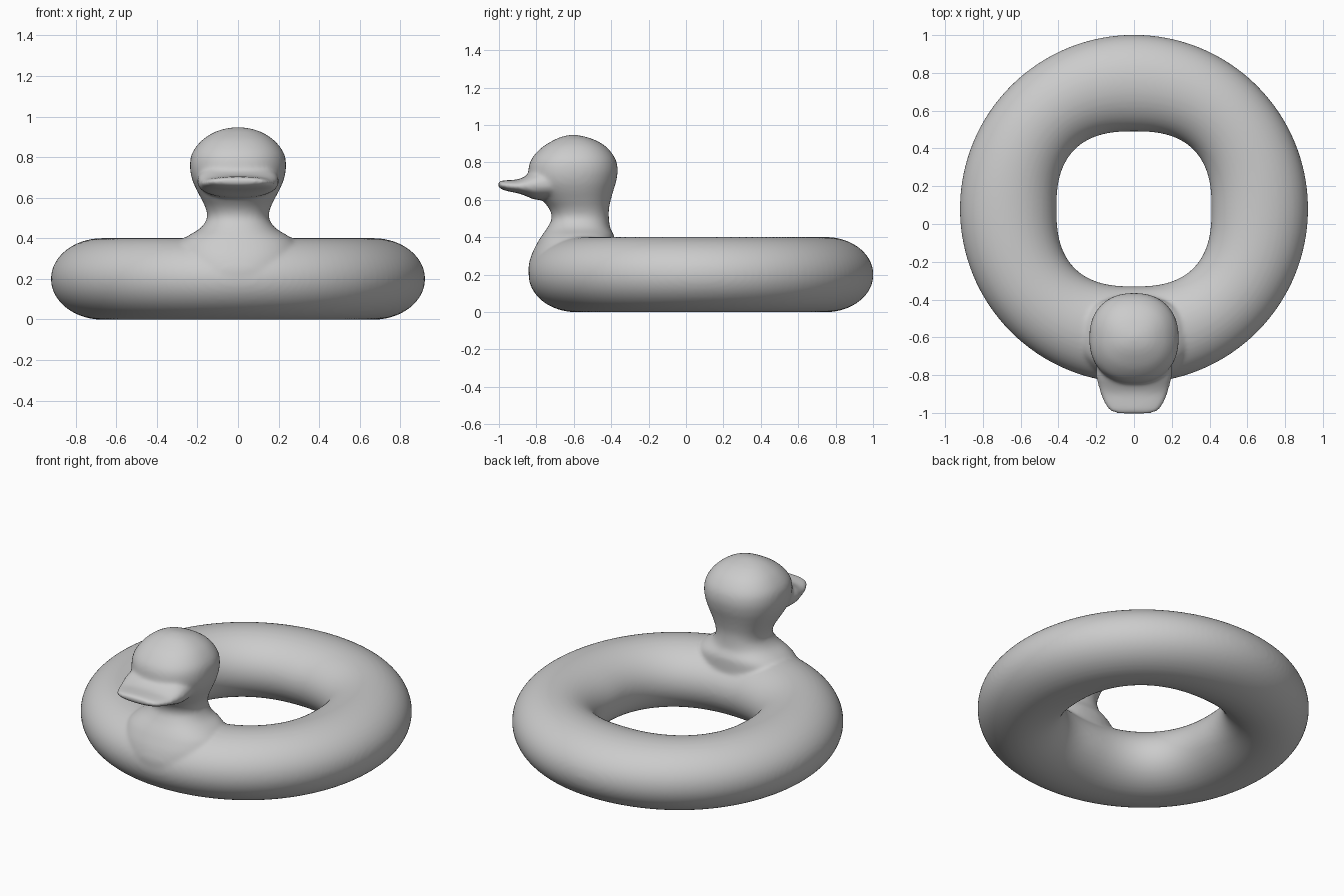
import bpy, bmesh
from math import sin, cos, pi, copysign

if "Cube" in bpy.data.objects:
    bpy.data.objects.remove(bpy.data.objects["Cube"])

bm = bmesh.new()


def smooth_rows(rows, steps=5):
    """Catmull-Rom resampling of a table of section values."""
    out = []
    for i in range(len(rows) - 1):
        a, b = rows[max(i - 1, 0)], rows[i]
        c, d = rows[i + 1], rows[min(i + 2, len(rows) - 1)]
        for k in range(steps):
            t = k / steps
            out.append([q + 0.5 * t * (r - p + t * (2*p - 5*q + 4*r - s + t * (3*(q - r) + s - p)))
                        for p, q, r, s in zip(a, b, c, d)])
    return out + [list(rows[-1])]


def oval(n, power):
    """Unit superellipse points."""
    f = lambda v: copysign(abs(v) ** (2 / power), v)
    return [(f(cos(2*pi*i/n)), f(sin(2*pi*i/n))) for i in range(n)]


def loft(sections, closed=False):
    rings = [[bm.verts.new(p) for p in s] for s in sections]
    n = len(rings[0])
    pairs = list(zip(rings, rings[1:]))
    if closed:
        pairs.append((rings[-1], rings[0]))
    faces = [bm.faces.new((a[i], a[(i+1) % n], b[(i+1) % n], b[i]))
             for a, b in pairs for i in range(n)]
    if not closed:
        faces += [bm.faces.new(rings[0][::-1]), bm.faces.new(rings[-1])]
    bmesh.ops.recalc_face_normals(bm, faces=faces)


# Inflatable ring: round outside, slightly squared hole
ring = []
for i in range(128):
    c, s = cos(2*pi*i/128), sin(2*pi*i/128)
    inner = 0.41 / (abs(c)**2.6 + abs(s)**2.6) ** (1/2.6)
    mid, half = (0.922 + inner) / 2, (0.922 - inner) / 2
    ring.append([((mid + half*u)*c, 0.08 + (mid + half*u)*s, 0.2 + 0.201*v)
                 for u, v in oval(48, 2)])
loft(ring, closed=True)

# Neck and head: z, half width, front y, back y
head = [(0.15, 0.20, -0.80, -0.42), (0.22, 0.26, -0.842, -0.40),
        (0.30, 0.30, -0.828, -0.38), (0.37, 0.29, -0.795, -0.38),
        (0.41, 0.25, -0.77, -0.385), (0.45, 0.185, -0.742, -0.405),
        (0.50, 0.153, -0.718, -0.412), (0.55, 0.160, -0.73, -0.412),
        (0.60, 0.184, -0.77, -0.402), (0.65, 0.210, -0.81, -0.388),
        (0.70, 0.229, -0.838, -0.373), (0.76, 0.237, -0.843, -0.365),
        (0.82, 0.226, -0.825, -0.378), (0.88, 0.181, -0.77, -0.423),
        (0.92, 0.122, -0.705, -0.487), (0.94, 0.065, -0.655, -0.55),
        (0.947, 0.015, -0.615, -0.59)]
loft([[(w*u, (f + b)/2 + (b - f)/2*v, z) for u, v in oval(48, 2.25)]
      for z, w, f, b in smooth_rows(head)])

# Bill: y, centre z, half width, half height
bill = [(-1.004, 0.682, 0.085, 0.012), (-0.99, 0.68, 0.125, 0.022),
        (-0.95, 0.675, 0.157, 0.030), (-0.90, 0.672, 0.177, 0.037),
        (-0.86, 0.674, 0.188, 0.052), (-0.80, 0.68, 0.20, 0.080),
        (-0.70, 0.69, 0.20, 0.09)]
loft([[(w*u, y, z + h*v) for u, v in oval(48, 2.3)]
      for y, z, w, h in smooth_rows(bill)])

mesh = bpy.data.meshes.new("duck_swim_ring")
bm.to_mesh(mesh)
bm.free()
obj = bpy.data.objects.new("duck_swim_ring", mesh)
bpy.context.collection.objects.link(obj)

# Fuse the parts into one skin and soften the joins
fuse = obj.modifiers.new("fuse", 'REMESH')
fuse.mode = 'VOXEL'
fuse.voxel_size = 0.011
fuse.use_smooth_shade = True
soften = obj.modifiers.new("soften", 'SMOOTH')
soften.factor = 0.5
soften.iterations = 10
